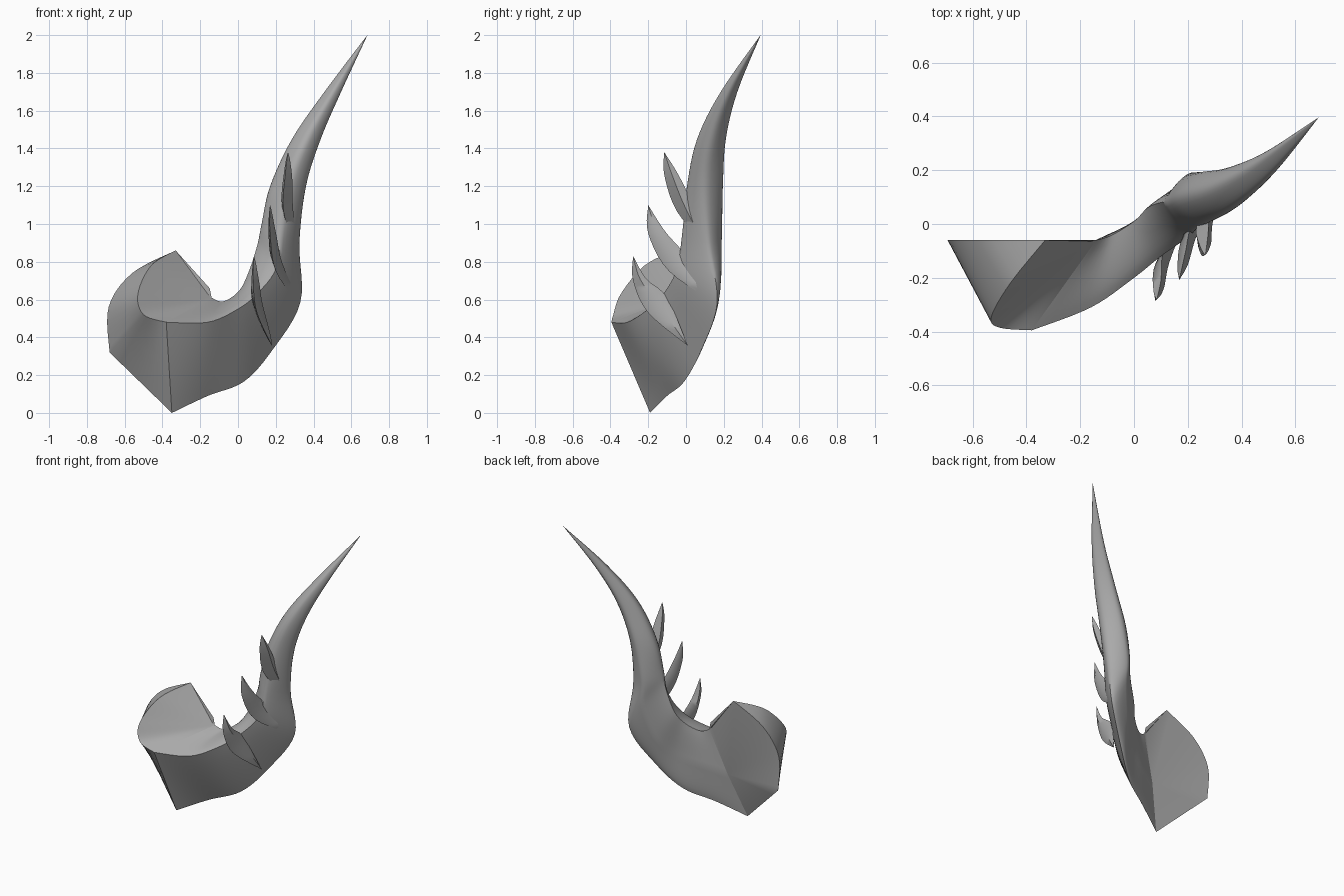
import bpy
import bmesh
from math import radians
from mathutils import Vector

old = bpy.data.objects.get("Cube")
if old:
    bpy.data.objects.remove(old, do_unlink=True)

grey = bpy.data.materials.new("horn_grey")
grey.use_nodes = True
tone = (0.4, 0.4, 0.4, 1)
grey.diffuse_color = tone
grey.node_tree.nodes["Principled BSDF"].inputs["Base Color"].default_value = tone


def spline(points, steps, closed=False, roundness=1.0):
    """Smooth curve through the points, blended with straight segments."""
    pts = [Vector(p) for p in points]
    count = len(pts)

    def at(i):
        return pts[i % count] if closed else pts[max(0, min(count - 1, i))]

    curve = []
    for i in range(count if closed else count - 1):
        a, b, c, d = (at(i + k) for k in (-1, 0, 1, 2))
        for s in range(steps):
            t = s / steps
            smooth = (2 * b + (c - a) * t + (2 * a - 5 * b + 4 * c - d) * t**2
                      + (3 * b - a - 3 * c + d) * t**3) / 2
            curve.append(b.lerp(c, t).lerp(smooth, roundness))
    if not closed:
        curve.append(pts[-1].copy())
    return curve


def loft(bm, rows, closed=False):
    """Skin neighbouring rows of points with quads."""
    grid = [[bm.verts.new(p) for p in row] for row in rows]
    for low, high in zip(grid, grid[1:]):
        width = len(low)
        for i in range(width if closed else width - 1):
            j = (i + 1) % width
            bm.faces.new((low[i], low[j], high[j], high[i]))


def fan(bm, centre, rim):
    hub = bm.verts.new(centre)
    edge = [bm.verts.new(p) for p in rim]
    for a, b in zip(edge, edge[1:]):
        bm.faces.new((hub, a, b))


def finish(bm, name, angle):
    bmesh.ops.remove_doubles(bm, verts=bm.verts, dist=0.0005)
    bmesh.ops.recalc_face_normals(bm, faces=bm.faces)
    mesh = bpy.data.meshes.new(name)
    bm.to_mesh(mesh)
    bm.free()
    mesh.materials.append(grey)
    ob = bpy.data.objects.new(name, mesh)
    bpy.context.collection.objects.link(ob)
    bpy.ops.object.select_all(action='DESELECT')
    ob.select_set(True)
    bpy.context.view_layer.objects.active = ob
    bpy.ops.object.shade_smooth_by_angle(angle=radians(angle))


# Shared corners of the base block and the horn's first section
top = Vector((-.33, -.06, .86))
foot = Vector((-.35, -.19, 0))
lip = Vector((-.38, -.395, .48))
notch = Vector((-.14, -.06, .61))
rear = Vector((-.25, -.11, .3))

# Base block: slanted cap, wrapped side and flat back
rim = spline([top, (-.46, -.22, .78), (-.53, -.345, .63), (-.5, -.385, .52), lip], 6)
heel = Vector((-.68, -.06, .32))
back = spline([top, (-.56, -.06, .74), (-.685, -.06, .56), heel], 6)
back += [heel.lerp(foot, i / 6) for i in range(1, 7)]
bm = bmesh.new()
loft(bm, [[a.lerp(b, i / 4) for a, b in zip(rim, back)] for i in range(5)])
fan(bm, notch, [(-.15, -.06, .66)] + rim)
fan(bm, rear, [notch, (-.15, -.06, .66)] + back)
finish(bm, "base_block", 35)

# Horn: lower sections as bottom, front, top and rear corners
sections = [
    (foot, lip, notch, rear),
    ((-.16, -.1, .09), (-.16, -.31, .48), (-.08, -.04, .59), (-.1, -.04, .35)),
    ((.03, -.01, .165), (0, -.2, .55), (0, .01, .64), (.05, .03, .4)),
    ((.18, .08, .33), (.1, -.12, .63), (.05, .06, .73), (.15, .12, .52)),
    ((.33, .165, .585), (.2, -.05, .76), (.1, .08, .88), (.21, .18, .76)),
    ((.325, .12, .9), (.23, -.02, .95), (.125, .08, 1), (.21, .19, .95)),
]
roundness = [0, .2, .35, .4, .5, .9]
# Upper sections are round and shrink to the tip
for centre, radius in (((.265, .1, 1.2), .095), ((.362, .135, 1.45), .076),
                       ((.502, .228, 1.7), .044), ((.685, .395, 2), .0005)):
    c = Vector(centre)
    sections.append([c + Vector(d) * radius for d in
                     ((1, 0, 0), (0, -1, 0), (-1, 0, 0), (0, 1, 0))])
    roundness.append(1.15)
rings = [spline(s, 8, True, r) for s, r in zip(sections, roundness)]
tracks = [spline(track, 6) for track in zip(*rings)]
bm = bmesh.new()
loft(bm, list(zip(*tracks)), closed=True)
finish(bm, "horn", 50)


# Thorns: curved blades with a front edge, a back edge and bulging cheeks
def thorn(name, front, rear_edge, width):
    fore, aft = spline(front, 5), spline(rear_edge, 5)
    last = len(fore) - 1
    rows = []
    for i, (a, b) in enumerate(zip(fore, aft)):
        swell = Vector((width * (1 - (1 - i / last) ** 2) * (1 - (i / last) ** 4), 0, 0))
        mid = a.lerp(b, .55)
        rows.append((a, mid + swell, b, mid - swell))
    bm = bmesh.new()
    loft(bm, rows, closed=True)
    finish(bm, name, 50)


thorn("lower_thorn",
      [(.085, -.28, .83), (.08, -.28, .7), (.1, -.2, .53), (.18, .01, .355)],
      [(.085, -.28, .83), (.1, -.21, .71), (.11, -.1, .61), (.18, .01, .355)], .035)
thorn("middle_thorn",
      [(.17, -.2, 1.1), (.17, -.2, .95), (.2, -.09, .75), (.32, .16, .58)],
      [(.17, -.2, 1.1), (.19, -.11, .96), (.22, .01, .82), (.32, .16, .58)], .035)
thorn("upper_thorn",
      [(.265, -.115, 1.38), (.25, -.115, 1.26), (.24, -.05, 1.07), (.3, .1, .89)],
      [(.265, -.115, 1.38), (.275, -.04, 1.26), (.28, .03, 1.11), (.3, .1, .89)], .04)
